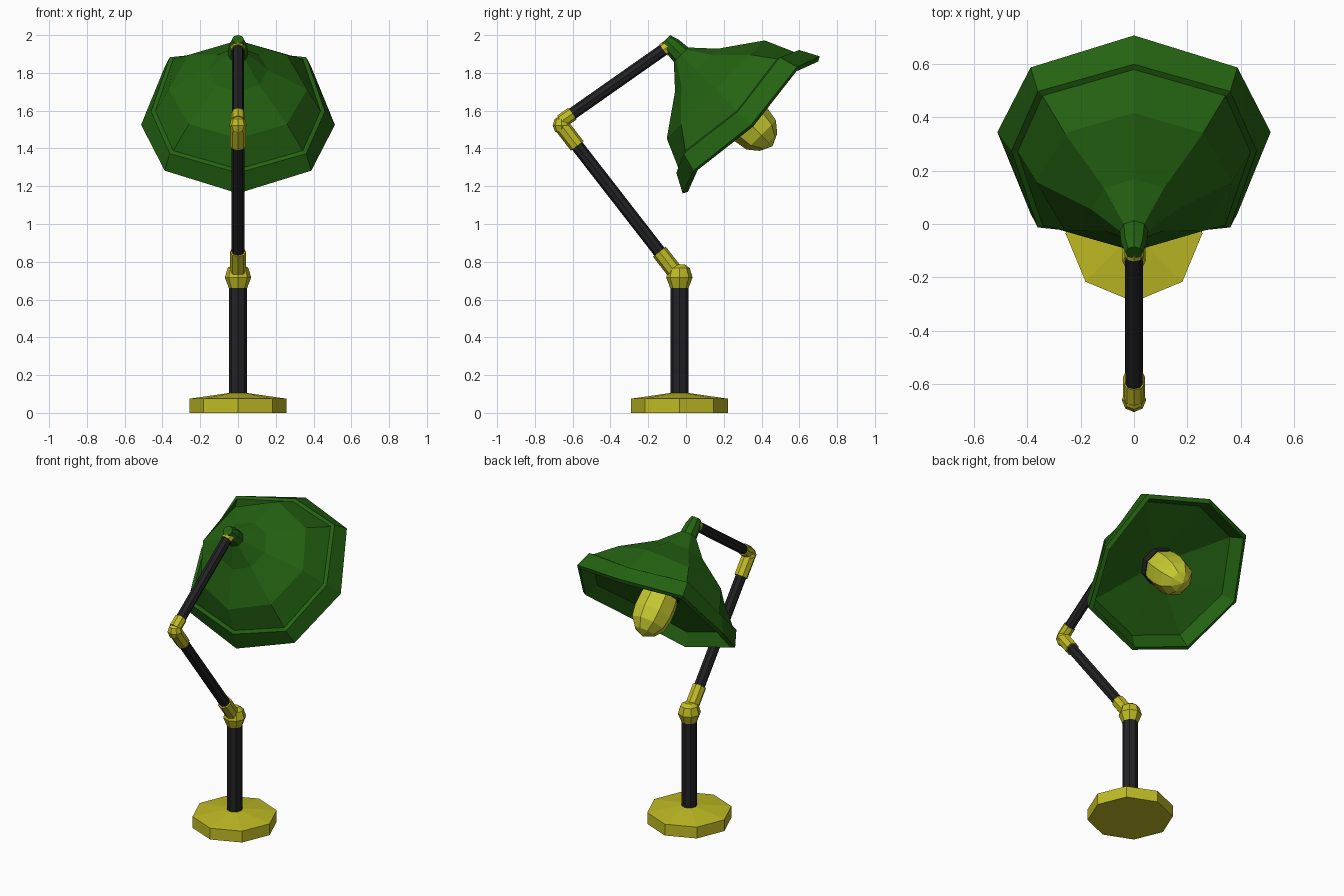
import bpy
import bmesh
import math
from mathutils import Vector

old = bpy.data.objects.get("Cube")
if old:
    bpy.data.objects.remove(old, do_unlink=True)


def material(name, r, g, b):
    m = bpy.data.materials.new(name)
    m.use_nodes = True
    m.diffuse_color = (r, g, b, 1)
    m.node_tree.nodes["Principled BSDF"].inputs["Base Color"].default_value = (r, g, b, 1)
    return m


GREEN = material("shade green", 0.018, 0.125, 0.006)
BRASS = material("brass yellow", 0.53, 0.50, 0.018)
BLACK = material("metal black", 0.016, 0.016, 0.018)
BULB = material("bulb yellow", 0.56, 0.58, 0.03)

SIDES = 8
UP = Vector((0, 0, 1))


def lathe(name, origin, axis, profile, mat):
    """Faceted turned part: profile is a list of (distance along axis, radius).
    A third value flares the ring: its odd corners are scaled out and pulled back."""
    axis = axis.normalized()
    u = Vector((1, 0, 0))
    v = axis.cross(u)
    bm = bmesh.new()
    rings = []
    for t, r, *flare in profile:
        if r == 0:
            rings.append([bm.verts.new(origin + axis * t)] * SIDES)
            continue
        ring = []
        for i in range(SIDES):
            a = math.tau * i / SIDES
            odd = bool(flare) and i % 2 == 1
            radius = r * flare[0] if odd else r
            depth = t - 0.045 if odd else t
            ring.append(bm.verts.new(origin + axis * depth
                                     + radius * (math.cos(a) * u + math.sin(a) * v)))
        rings.append(ring)
    for a, b in zip(rings, rings[1:]):
        for i in range(SIDES):
            j = (i + 1) % SIDES
            corners = list(dict.fromkeys([a[i], a[j], b[j], b[i]]))
            bm.faces.new(corners)
    bmesh.ops.recalc_face_normals(bm, faces=bm.faces)
    mesh = bpy.data.meshes.new(name)
    bm.to_mesh(mesh)
    bm.free()
    mesh.materials.append(mat)
    obj = bpy.data.objects.new(name, mesh)
    bpy.context.collection.objects.link(obj)
    return obj


def rod(name, a, b, start, end, r, mat):
    """Capped rod covering a fraction of the line from a to b."""
    d = b - a
    s, e = start * d.length, end * d.length
    return lathe(name, a, d, [(s, 0), (s, r), (e, r), (e, 0)], mat)


def knuckle(name, centre, axis, r):
    """Chunky faceted ball joint."""
    profile = [(-0.78, 0), (-0.78, 0.7), (0, 1), (0.72, 0.78), (0.98, 0.4), (0.98, 0)]
    return lathe(name, centre, axis, [(t * r, k * r) for t, k in profile], BRASS)


# Stand
foot = Vector((0, -0.035, 0))
lathe("base", foot, UP, [(0, 0), (0, 0.257), (0.075, 0.257), (0.105, 0.05), (0.105, 0)], BRASS)
shoulder = Vector((0, -0.035, 0.717))
elbow = Vector((0, -0.66, 1.522))
rod("post", foot, shoulder, 0.13, 0.95, 0.048, BLACK)

# Jointed arms with brass collars
knuckle("shoulder_joint", shoulder, UP, 0.07)
rod("shoulder_collar", shoulder, elbow, 0, 0.17, 0.043, BRASS)
rod("lower_arm", shoulder, elbow, 0.15, 0.9, 0.034, BLACK)
rod("elbow_lower_collar", shoulder, elbow, 0.865, 1, 0.042, BRASS)
knuckle("elbow_joint", elbow, UP, 0.046)
arm_start = Vector((0, -0.66, 1.543))
head = Vector((0, -0.07, 1.957))
rod("elbow_upper_collar", arm_start, head, 0, 0.1, 0.038, BRASS)
rod("upper_arm", arm_start, head, 0.08, 0.94, 0.032, BLACK)
rod("head_collar", arm_start, head, 0.915, 1, 0.036, BRASS)

# Shade: outer skin with a flared stepped rim, then a shallow inner cone
rim = Vector((0, 0.345, 1.525))
aim = Vector((0, 1, -1))
outer = [(-0.64, 0), (-0.64, 0.032), (-0.59, 0.048), (-0.525, 0.054), (-0.41, 0.16),
         (-0.265, 0.367), (-0.105, 0.437, 1.11), (-0.1, 0.46, 1.11), (0, 0.513, 1.07)]
inner = [(0.014, 0.488, 1.07), (-0.065, 0.44, 1.07), (-0.165, 0.115), (-0.165, 0)]
lathe("shade", rim, aim, outer + inner, GREEN)

# Bulb and its socket
lathe("socket", rim, aim, [(-0.18, 0), (-0.18, 0.118), (-0.12, 0.118), (-0.12, 0)], BLACK)
lathe("bulb", rim, aim, [(-0.13, 0), (-0.13, 0.11), (-0.08, 0.12), (0, 0.123), (0.075, 0.11),
                         (0.13, 0.065), (0.16, 0)], BULB)
